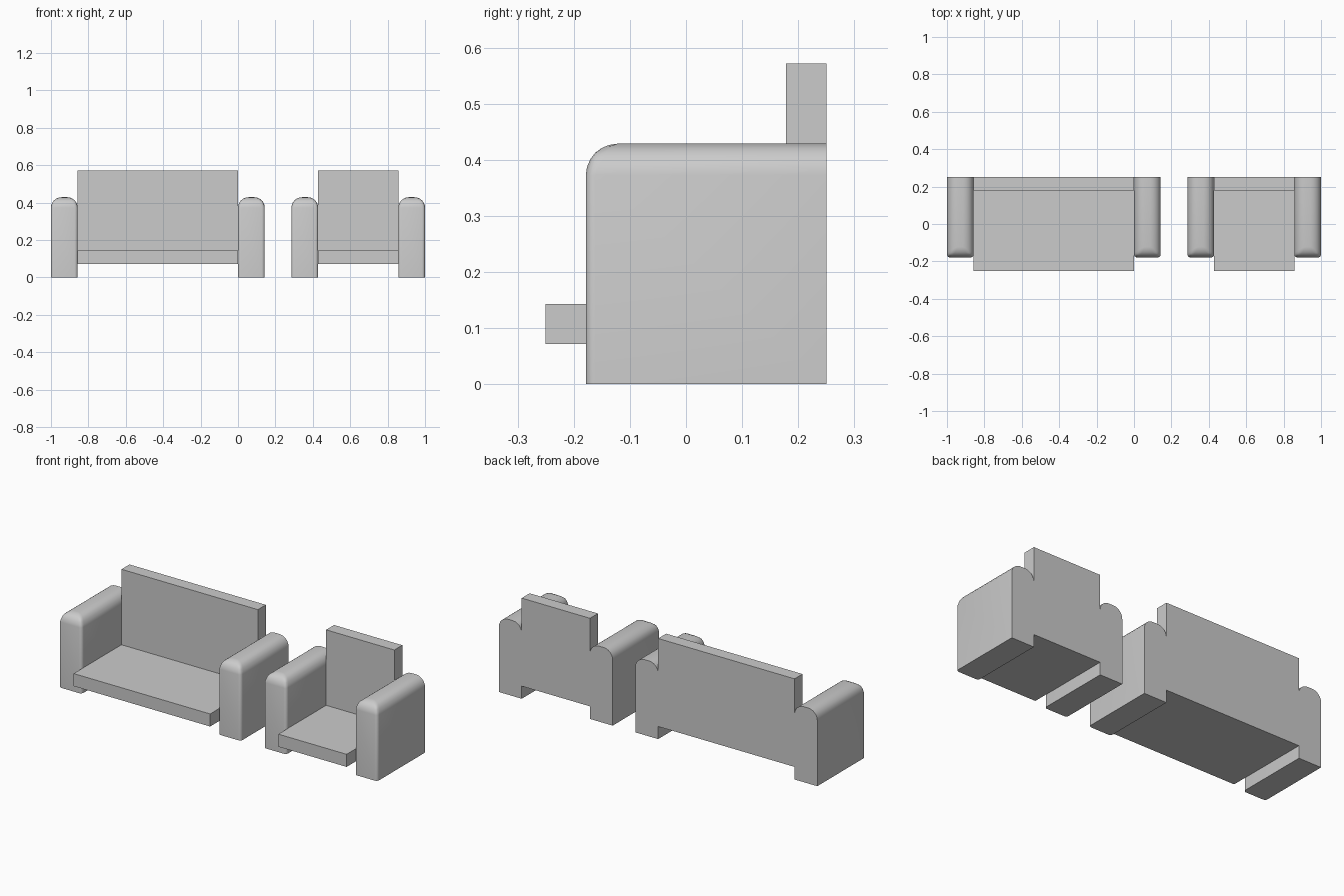
import bpy, bmesh

if "Cube" in bpy.data.objects:
    bpy.data.objects.remove(bpy.data.objects["Cube"])

U = 1 / 14  # base module of the furniture


def box(name, x0, x1, y0, y1, z0, z1):
    bm = bmesh.new()
    bmesh.ops.create_cube(bm, size=1)
    for v in bm.verts:
        v.co.x = x1 if v.co.x > 0 else x0
        v.co.y = y1 if v.co.y > 0 else y0
        v.co.z = z1 if v.co.z > 0 else z0
    me = bpy.data.meshes.new(name)
    bm.to_mesh(me)
    bm.free()
    ob = bpy.data.objects.new(name, me)
    bpy.context.collection.objects.link(ob)
    return ob


def armrest(name, x0):
    # Upholstered arm: softened top and front, flat back and base
    y0, y1, z1 = -2.5 * U, 3.5 * U, 6 * U
    ob = box(name, x0, x0 + 2 * U, y0, y1, 0, z1)
    me = ob.data
    weight = me.attributes.new("bevel_weight_edge", 'FLOAT', 'EDGE')
    for e in me.edges:
        a, b = (me.vertices[i].co for i in e.vertices)
        mid = (a + b) / 2
        top = mid.z > z1 - 0.01 and mid.y < y1 - 0.01
        upright = abs(a.z - b.z) > 0.1 and mid.y < y0 + 0.01
        weight.data[e.index].value = 1.0 if top else 0.3 if upright else 0.0
    bevel = ob.modifiers.new("soft_edges", 'BEVEL')
    bevel.limit_method = 'WEIGHT'
    bevel.width = 0.056
    bevel.segments = 6
    bpy.ops.object.select_all(action='DESELECT')
    bpy.context.view_layer.objects.active = ob
    ob.select_set(True)
    bpy.ops.object.modifier_apply(modifier=bevel.name)
    bpy.ops.object.shade_smooth_by_angle()


def seating(name, left, width):
    # Seat slab and backrest between two arms
    x0, x1 = left + 2 * U, left + 2 * U + width
    box(name + "_seat", x0, x1, -3.5 * U, 3.5 * U, U, 2 * U)
    box(name + "_backrest", x0, x1, 2.5 * U, 3.5 * U, 2 * U, 8 * U)
    armrest(name + "_left_arm", left)
    armrest(name + "_right_arm", x1)


seating("sofa", -1, 12 * U)
seating("armchair", 4 * U, 6 * U)
